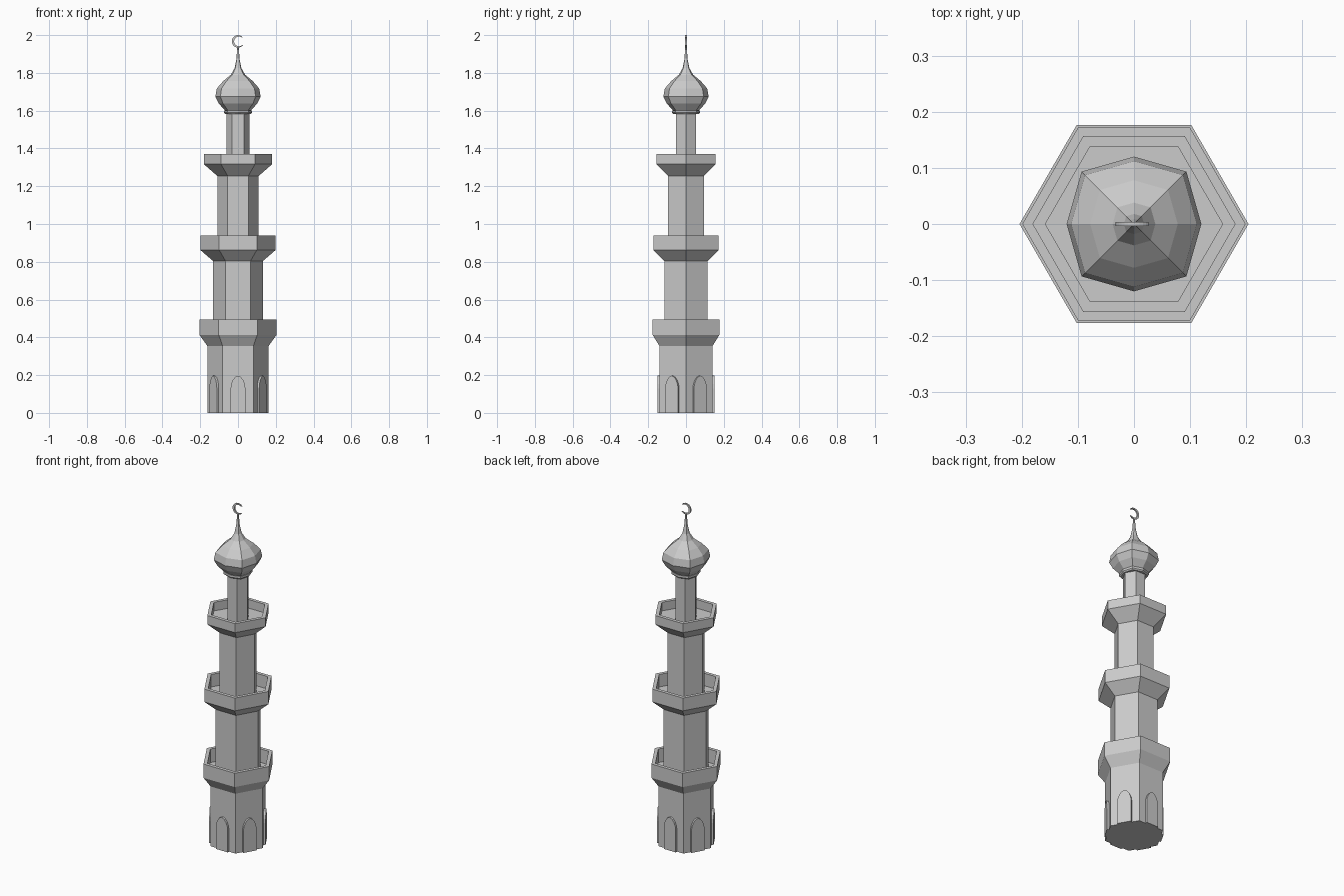
import bpy, bmesh
from math import cos, sin, pi, radians
from mathutils import Matrix

if "Cube" in bpy.data.objects:
    bpy.data.objects.remove(bpy.data.objects["Cube"])


def finish(bm, name):
    bmesh.ops.remove_doubles(bm, verts=bm.verts, dist=0.0001)
    bmesh.ops.recalc_face_normals(bm, faces=bm.faces)
    mesh = bpy.data.meshes.new(name)
    bm.to_mesh(mesh)
    bm.free()
    ob = bpy.data.objects.new(name, mesh)
    bpy.context.collection.objects.link(ob)
    return ob


def lathe(name, profile, sides, diagonal=1.0):
    """Turn (radius, z) points; every odd corner is scaled by diagonal."""
    bm = bmesh.new()
    rings = []
    for r, z in profile:
        if r == 0:
            rings.append([bm.verts.new((0, 0, z))] * sides)
            continue
        ring = []
        for i in range(sides):
            a = 2 * pi * i / sides
            k = r * (diagonal if i % 2 else 1)
            ring.append(bm.verts.new((k * cos(a), k * sin(a), z)))
        rings.append(ring)
    for lo, hi in zip(rings, rings[1:]):
        for i in range(sides):
            j = (i + 1) % sides
            bm.faces.new(dict.fromkeys((lo[i], lo[j], hi[j], hi[i])))
    return finish(bm, name)


def slab(name, outline, y0, y1, matrix=Matrix()):
    """Extrude an (x, z) outline from y0 to y1."""
    bm = bmesh.new()
    face = bm.faces.new([bm.verts.new((x, y0, z)) for x, z in outline])
    ext = bmesh.ops.extrude_face_region(bm, geom=[face])
    new = [v for v in ext["geom"] if isinstance(v, bmesh.types.BMVert)]
    bmesh.ops.translate(bm, verts=new, vec=(0, y1 - y0, 0))
    bm.transform(matrix)
    return finish(bm, name)


# Hexagonal tiers: shaft, flared corbel, parapet and sunken walkway
tiers = [  # shaft radius, base z, corbel z, parapet base z, top z, outer radius
    ("lower", 0.162, 0.0, 0.354, 0.413, 0.495, 0.204),
    ("middle", 0.132, 0.413, 0.804, 0.862, 0.938, 0.199),
    ("upper", 0.109, 0.862, 1.254, 1.317, 1.37, 0.181),
]
for label, r, z0, z1, z2, z3, ro in tiers:
    ri = ro - 0.023
    lathe(label + "_tier", [(0, z0), (r, z0), (r, z1), (ro, z2), (ro, z3),
                            (ri, z3), (ri, z2 + 0.002), (0, z2 + 0.002)], 6)

# Slim lantern shaft under the dome
lathe("lantern_shaft", [(0, 1.317), (0.062, 1.317), (0.062, 1.6), (0, 1.6)], 6)

# Collar and eight-sided onion dome drawn up into a spire
lathe("dome_collar", [(0, 1.583), (0.068, 1.583), (0.074, 1.59),
                      (0.074, 1.602), (0, 1.602)], 8, 1.08)
lathe("onion_dome", [(0, 1.6), (0.068, 1.6), (0.102, 1.638), (0.12, 1.675),
                     (0.112, 1.718), (0.078, 1.757), (0.038, 1.79),
                     (0.018, 1.825), (0.009, 1.87), (0.004, 1.935), (0, 1.936)], 8, 1.1)

# Crescent finial opening to the right
outer = [radians(38 + 284 * i / 24) for i in range(25)]
inner = [radians(322 - 272 * i / 24 - 6) for i in range(1, 24)]
crescent = [(0.033 * cos(a), 1.967 + 0.033 * sin(a)) for a in outer]
crescent += [(0.005 + 0.0255 * cos(a), 1.967 + 0.0255 * sin(a)) for a in inner]
slab("crescent", crescent, -0.004, 0.004)

# Raised arched panel on each face of the base
half = [(0.039, 0), (0.039, 0.13), (0.036, 0.152), (0.028, 0.173), (0.015, 0.19)]
arch = half + [(0, 0.197)] + [(-x, z) for x, z in reversed(half)]
for i in range(6):
    slab("arched_panel_%d" % (i + 1), arch, -0.152, -0.135,
         Matrix.Rotation(i * pi / 3, 4, "Z"))
